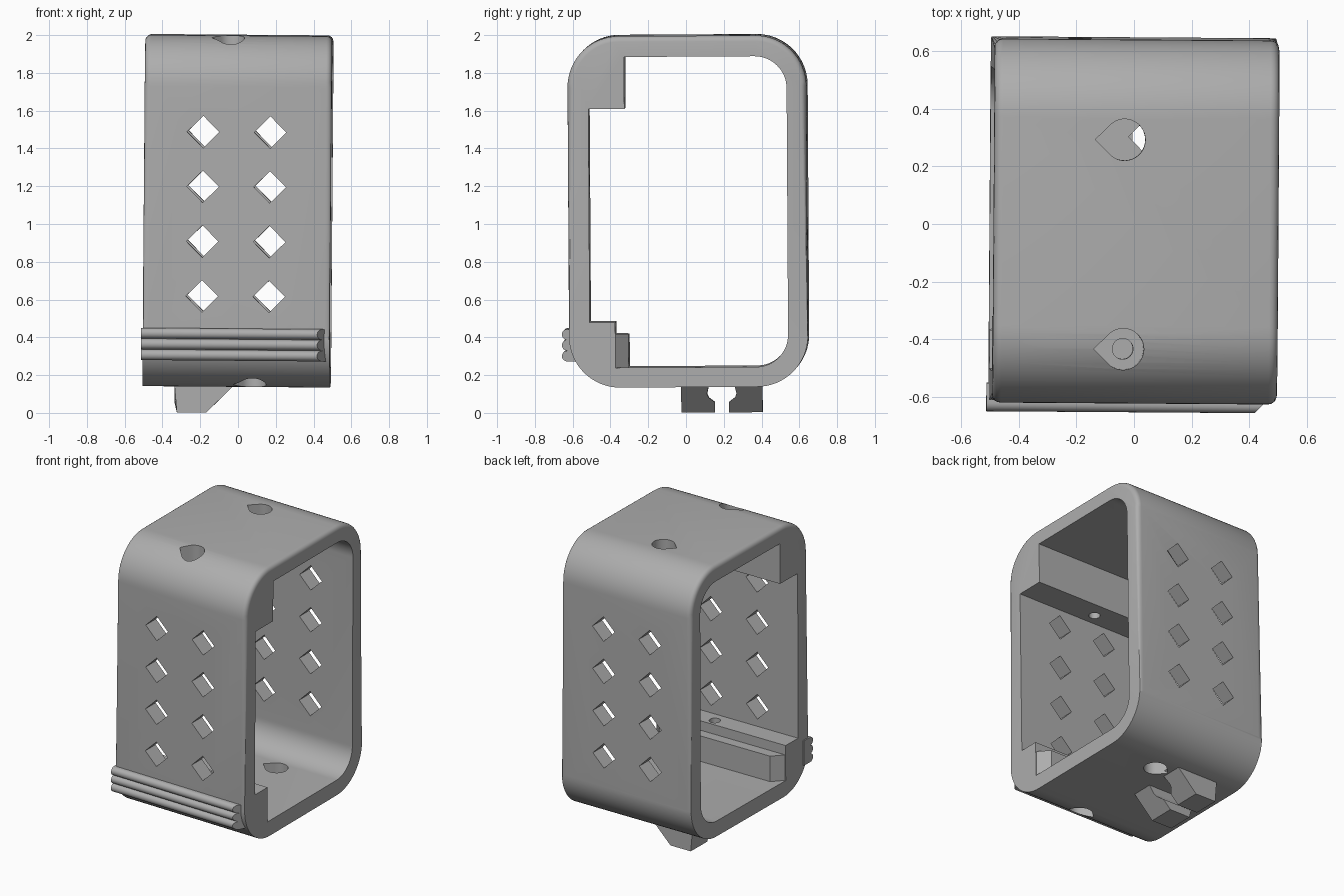
import bpy, bmesh, math
from mathutils import Matrix, Vector, Euler

if "Cube" in bpy.data.objects:
    bpy.data.objects.remove(bpy.data.objects["Cube"])

grey = bpy.data.materials.new("plain grey")
grey.use_nodes = True
COLOUR = (0.42, 0.42, 0.42, 1)
grey.diffuse_color = COLOUR
grey.node_tree.nodes["Principled BSDF"].inputs["Base Color"].default_value = COLOUR

X0, X1 = -0.495, 0.495
# Whole model leans very slightly about its middle
PIVOT = Vector((0, 0, 1.07))
LEAN = (Matrix.Translation(PIVOT)
        @ Euler((0.006, 0.008, -0.007)).to_matrix().to_4x4()
        @ Matrix.Translation(-PIVOT))


def arc(cx, cy, r, a0, a1, n=16):
    """Points on an arc, angles in degrees."""
    angles = [math.radians(a0 + (a1 - a0) * i / n) for i in range(n + 1)]
    return [(cx + r * math.cos(a), cy + r * math.sin(a)) for a in angles]


def prism(name, profile, place, lo, hi):
    """Extrude a 2D profile; place(u, v, t) maps it to space, t from lo to hi."""
    bm = bmesh.new()
    ends = [[bm.verts.new(place(u, v, t)) for u, v in profile] for t in (lo, hi)]
    n = len(profile)
    for i in range(n):
        j = (i + 1) % n
        bm.faces.new((ends[0][i], ends[0][j], ends[1][j], ends[1][i]))
    for ring in ends:
        bm.faces.new(ring)
    bmesh.ops.recalc_face_normals(bm, faces=bm.faces)
    return finish(name, bm)


def finish(name, bm):
    mesh = bpy.data.meshes.new(name)
    bm.to_mesh(mesh)
    bm.free()
    mesh.materials.append(grey)
    obj = bpy.data.objects.new(name, mesh)
    bpy.context.collection.objects.link(obj)
    return obj


def cut(obj, cutter):
    cutter.hide_render = True
    mod = obj.modifiers.new("cut", "BOOLEAN")
    mod.operation, mod.solver, mod.object = "DIFFERENCE", "EXACT", cutter
    bpy.context.view_layer.objects.active = obj
    bpy.ops.object.modifier_apply(modifier=mod.name)
    bpy.data.objects.remove(cutter)


def along_x(u, v, t):
    return (t, u, v)


def along_y(u, v, t):
    return (u, t, v)


def along_z(u, v, t):
    return (u, v, t)


# Frame: rounded outer block
R = 0.27
outer = (arc(0.375, 1.73, R, 0, 90) + arc(-0.35, 1.73, R, 90, 180)
         + arc(-0.35, 0.41, R, 180, 270) + arc(0.375, 0.41, R, 270, 360))
frame = prism("frame", outer, along_x, X0, X1)

# Soften the rim above the bottom corners
bm = bmesh.new()
bm.from_mesh(frame.data)
rim = [e for e in bm.edges
       if abs(e.verts[0].co.x - e.verts[1].co.x) < 0.01
       and min(v.co.z for v in e.verts) > 0.4]
bmesh.ops.bevel(bm, geom=rim, offset=0.03, segments=4, profile=0.5, affect="EDGES")
bm.to_mesh(frame.data)
bm.free()

# Opening, leaving the upper block and the lower ledge along the front wall
opening = ([(-0.51, 1.615), (-0.32, 1.615), (-0.32, 1.89)]
           + arc(0.37, 1.72, 0.17, 90, 0) + arc(0.37, 0.415, 0.17, 0, -90)
           + [(-0.375, 0.245), (-0.375, 0.485), (-0.51, 0.485)])
cut(frame, prism("opening_cutter", opening, along_x, -1, 1))

# Diamond vents through the front and back walls
for cx in (-0.183, 0.172):
    for row in range(4):
        cz, h = 0.62 + 0.29 * row, 0.085
        diamond = [(cx - h, cz), (cx, cz - h), (cx + h, cz), (cx, cz + h)]
        cut(frame, prism("vent_cutter", diamond, along_y, -1, 1))


# Teardrop screw holes in the top and bottom walls
def teardrop(cx, cy, r):
    return arc(cx, cy, r, -135, 135, 28) + [(cx - r * math.sqrt(2), cy)]


TOP_X, LOW_X, BACK_Y, FRONT_Y = -0.042, 0.087, 0.298, -0.43
for cx, cy, lo, hi in ((TOP_X, BACK_Y, 1.7, 2.2), (LOW_X, BACK_Y, 0.05, 0.4),
                       (TOP_X, FRONT_Y, 1.78, 2.2), (LOW_X, FRONT_Y, 0.05, 0.32)):
    cut(frame, prism("screw_cutter", teardrop(cx, cy, 0.072), along_z, lo, hi))
for cx, lo, hi in ((TOP_X, 1.5, 1.9), (LOW_X, 0.2, 0.6)):
    cut(frame, prism("pilot_cutter", arc(cx, FRONT_Y, 0.036, 0, 345, 23), along_z, lo, hi))

# Low step beside the ledge, with angled ends
step = [(X0, -0.38), (X1, -0.38), (X1 - 0.07, -0.305), (X0 + 0.07, -0.305)]
prism("ledge_step", step, along_z, 0.24, 0.42)

# Ribbed grip across the front, mitred at one end
ribs = [(-0.56, 0.45), (-0.62, 0.45)]
for k in range(3):
    ribs += arc(-0.63, 0.422 - 0.057 * k, 0.0283, 90, 270, 10)
ribs += [(-0.56, 0.28)]
prism("ribbed_grip", ribs,
      lambda u, v, t: (t if t < 0 else min(t, t + u + 0.6), u, v), X0 - 0.008, 0.487)

# Pair of hooked feet, mirrored about the slot, with one sloping end
SLOT_Y = 0.183
foot = ([(0.215, 0.16), (0.215, 0), (0.037, 0), (0.037, 0.055)]
        + [(0.07, 0.08), (0.078, 0.1), (0.065, 0.16)])
for name, side in (("front_foot", -1), ("back_foot", 1)):
    prism(name, foot,
          lambda u, v, t: (t + v if t > -0.2 else t + max(0, 0.015 - v),
                           SLOT_Y + side * u, v), -0.33, -0.16)

# Lean everything together and smooth the curved faces
bpy.ops.object.select_all(action="DESELECT")
for obj in bpy.context.collection.objects:
    if obj.type == "MESH" and obj.data.materials and obj.data.materials[0] == grey:
        obj.data.transform(LEAN)
        obj.select_set(True)
        bpy.context.view_layer.objects.active = obj
bpy.ops.object.shade_smooth_by_angle(angle=math.radians(30))
